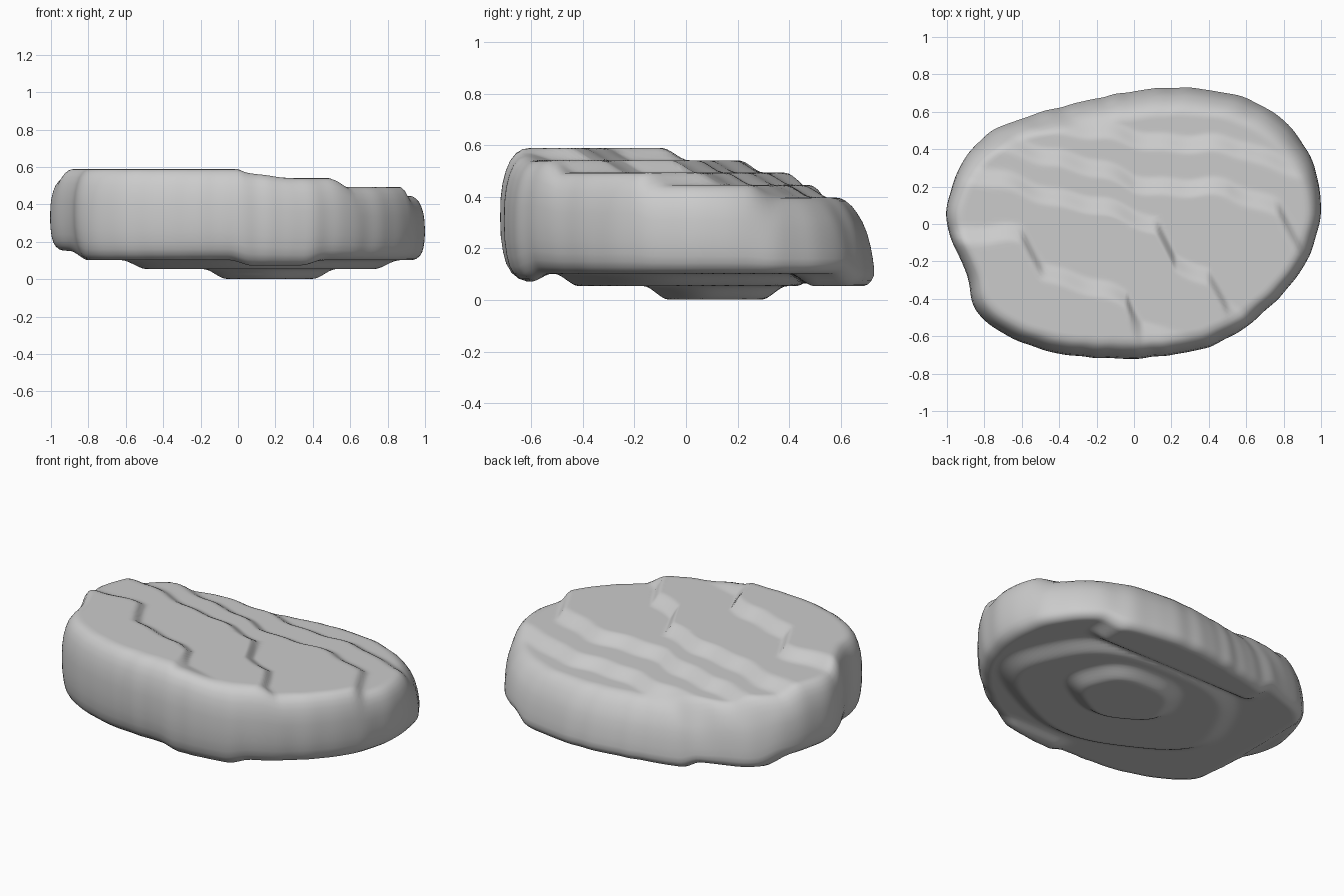
import bpy, bmesh, math

cube = bpy.data.objects.get("Cube")
if cube:
    bpy.data.objects.remove(cube, do_unlink=True)

SEGMENTS = 240

# Outline radii at equal angles, counter-clockwise from +x
RADII = [.99, 1.015, .99, .92, .825, .755, .71, .7, .73, .81, .93, .99,
         1, .935, .96, .88, .8, .74, .72, .725, .765, .806, .855, .93]

# Terrace edges on the top: each drops one layer towards the back
EDGES = [
    [(-1, -.06), (-.6, -.06), (-.49, -.24), (-.04, -.41), (.04, -.58), (.3, -.72), (1, -1)],
    [(-1, .28), (-.8, .25), (-.3, .12), (.12, 0), (.22, -.2), (.4, -.3), (.5, -.47), (1, -.75)],
    [(-1, .48), (-.4, .36), (0, .22), (.5, .18), (.77, .1), (.9, -.15), (1, -.25)],
    [(-1, .64), (-.5, .55), (0, .46), (.6, .4), (.8, .33), (1, .25)],
]

# Side profile: (share of height, outline scale at front, outline scale at back)
PROFILE = [(0, .87, .94), (.02, .91, .965), (.06, .945, .985), (.12, .97, 1), (.2, .985, 1),
           (.32, .997, .992), (.45, 1, .98), (.6, .998, .96), (.72, .988, .935),
           (.82, .97, .905), (.9, .947, .875), (.96, .914, .84), (.99, .88, .81), (1, .84, .78)]


def smooth(low, high, value):
    t = min(max((value - low) / (high - low), 0), 1)
    return t * t * (3 - 2 * t)


def mix(a, b, t):
    return a + (b - a) * t


def along(points, x):
    for (xa, ya), (xb, yb) in zip(points, points[1:]):
        if x <= xb:
            return mix(ya, yb, (x - xa) / (xb - xa))
    return points[-1][1]


def outline(angle):
    # Closed smooth curve through the radii, with faint vertical flutes
    count = len(RADII)
    place = angle / math.tau * count
    i, t = int(place), place % 1
    a, b, c, d = (RADII[(i + k) % count] for k in (-1, 0, 1, 2))
    r = b + t / 2 * (c - a + t * (2 * a - 5 * b + 4 * c - d + t * (3 * (b - c) + d - a)))
    return r + .002 * math.sin(23 * angle) + .001 * math.sin(37 * angle + 1)


def top_height(x, y):
    # Steps soften where they run out at the front rim
    ripple = .012 * math.sin(11 * x) + .008 * math.sin(23 * x + 1)
    width = .055 + .09 * smooth(-.45, -.62, y)
    drops = sum(smooth(-width, width, y + ripple - along(edge, x)) for edge in EDGES)
    return .59 - .048 * drops


def plate(x, y, cx, cy, rx, ry):
    # Raised oval layer with a soft edge
    px, py = (x - cx) / rx, (y - cy) / ry
    wobble = .03 * math.sin(5 * math.atan2(py, px))
    soft = .05 / min(rx, ry)
    return 1 - smooth(1 - soft, 1 + soft, math.hypot(px, py) + wobble)


def bottom_height(x, y):
    lip = smooth(.4, .5, y) * smooth(-.5, -.38, x) * smooth(.72, .6, x)
    layer = max(plate(x, y, .12, .02, .67, .47), lip)
    z = .102 - .048 * layer
    z -= .052 * plate(x, y, .17, .12, .29, .23)
    z += .05 * smooth(-.8, -.9, x)
    z -= .03 * smooth(-.52, -.6, y) * smooth(-.05, .08, x) * smooth(.5, .35, x)
    return max(z, 0)


def build_rock():
    bm = bmesh.new()
    flat = 50
    inner = [k / flat for k in range(1, flat)]
    # Underside, side wall and top are one run of rings
    wall = [(*row, 1) for row in PROFILE]
    runs = ([(*PROFILE[0], s) for s in inner] + wall
            + [(*PROFILE[-1], s) for s in reversed(inner)])
    rings = []
    for share, front, back, spread in runs:
        ring = []
        for k in range(SEGMENTS):
            angle = math.tau * k / SEGMENTS
            r = outline(angle)
            # The two ends are blunter than the front and back
            inset = 1 - mix(front, back, smooth(0, .6, r * math.sin(angle)))
            inset *= mix(1, .55, math.cos(angle) ** 2)
            reach = r * (1 - inset) * spread
            x, y = reach * math.cos(angle), reach * math.sin(angle)
            z = mix(bottom_height(x, y), top_height(x, y), share)
            ring.append(bm.verts.new((x, y, z)))
        rings.append(ring)
    for low, high in zip(rings, rings[1:]):
        for k in range(SEGMENTS):
            n = (k + 1) % SEGMENTS
            bm.faces.new((low[k], low[n], high[n], high[k]))
    bm.faces.new(rings[0][::-1])
    bm.faces.new(rings[-1])
    mesh = bpy.data.meshes.new("rock")
    bm.to_mesh(mesh)
    bm.free()
    rock = bpy.data.objects.new("rock", mesh)
    bpy.context.collection.objects.link(rock)
    return rock


rock = build_rock()
for face in rock.data.polygons:
    face.use_smooth = True

# Plain stone colour
stone = bpy.data.materials.new("stone_grey")
stone.use_nodes = True
colour = (.6, .6, .6, 1)
stone.diffuse_color = colour
stone.node_tree.nodes["Principled BSDF"].inputs["Base Color"].default_value = colour
rock.data.materials.append(stone)
